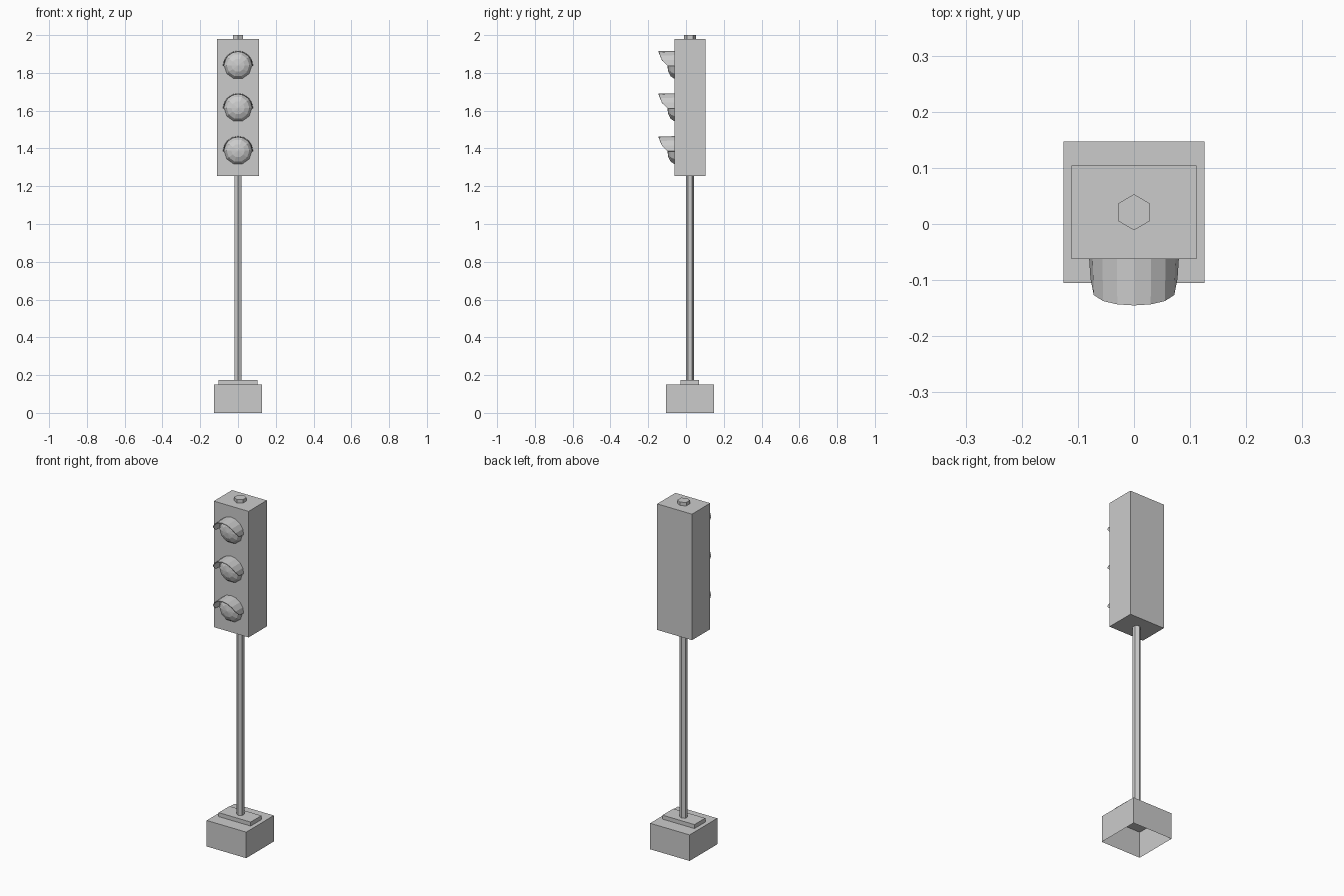
import bpy, bmesh
from math import sin, cos, pi, radians

cube = bpy.data.objects.get("Cube")
if cube:
    bpy.data.objects.remove(cube, do_unlink=True)

grey = bpy.data.materials.new("plain grey")
grey.use_nodes = True
grey.diffuse_color = (0.6, 0.6, 0.6, 1)
grey.node_tree.nodes["Principled BSDF"].inputs["Base Color"].default_value = (0.6, 0.6, 0.6, 1)

AXIS_Y = 0.021     # depth of the pole centre line
FRONT_Y = -0.062   # front of the signal housing


def make(name, bm):
    mesh = bpy.data.meshes.new(name)
    bm.to_mesh(mesh)
    bm.free()
    mesh.materials.append(grey)
    obj = bpy.data.objects.new(name, mesh)
    bpy.context.collection.objects.link(obj)
    return obj


def box(name, x, y, z, open_bottom=False):
    bm = bmesh.new()
    bmesh.ops.create_cube(bm, size=1)
    for v in bm.verts:
        for i, (low, high) in enumerate((x, y, z)):
            v.co[i] = high if v.co[i] > 0 else low
    if open_bottom:
        bottom = [f for f in bm.faces if f.normal.z < -0.5]
        bmesh.ops.delete(bm, geom=bottom, context='FACES_ONLY')
    return make(name, bm)


def hex_prism(name, radius, low, high):
    bm = bmesh.new()
    rings = [[bm.verts.new((radius * sin(i * pi / 3), AXIS_Y + radius * cos(i * pi / 3), z))
              for i in range(6)] for z in (low, high)]
    for i in range(6):
        j = (i + 1) % 6
        bm.faces.new((rings[0][i], rings[0][j], rings[1][j], rings[1][i]))
    for ring in rings:
        bm.faces.new(ring)
    bmesh.ops.recalc_face_normals(bm, faces=bm.faces)
    return make(name, bm)


def lens(name, z, sides=10):
    # Faceted shallow dome facing forward
    bm = bmesh.new()
    rings = []
    for radius, out in ((0.074, 0), (0.06, 0.02), (0.035, 0.032)):
        rings.append([bm.verts.new((radius * cos(2 * pi * i / sides), FRONT_Y - out,
                                    z + radius * sin(2 * pi * i / sides)))
                      for i in range(sides)])
    tip = bm.verts.new((0, FRONT_Y - 0.037, z))
    for i in range(sides):
        j = (i + 1) % sides
        for a, b in zip(rings, rings[1:]):
            bm.faces.new((a[i], a[j], b[j], b[i]))
        bm.faces.new((rings[-1][i], rings[-1][j], tip))
    bmesh.ops.recalc_face_normals(bm, faces=bm.faces)
    return make(name, bm)


def visor(name, z, steps=8, radius=0.078):
    # Upper half tube whose front edge sweeps back towards the sides
    bm = bmesh.new()
    back, front = [], []
    for i in range(steps + 1):
        a = pi * i / steps
        x, h = radius * cos(a), radius * sin(a)
        reach = 0.035 + 0.048 * sin(a) ** 0.5 if 0 < i < steps else 0.035
        back.append(bm.verts.new((x, FRONT_Y, z + h)))
        front.append(bm.verts.new((x * 0.97, FRONT_Y - reach, z + h * 0.97)))
    for i in range(steps):
        bm.faces.new((back[i], back[i + 1], front[i + 1], front[i]))
    bmesh.ops.recalc_face_normals(bm, faces=bm.faces)
    obj = make(name, bm)
    shell = obj.modifiers.new("thickness", 'SOLIDIFY')
    shell.thickness = 0.004
    shell.offset = 0
    return obj


# Footing, pole and housing
box("base", (-0.126, 0.126), (-0.105, 0.147), (0, 0.15), open_bottom=True)
box("base_plate", (-0.102, 0.102), (-0.03, 0.068), (0.15, 0.173))
hex_prism("pole", 0.021, 0.173, 1.255)
box("signal_housing", (-0.111, 0.111), (FRONT_Y, 0.104), (1.253, 1.98))
hex_prism("top_cap", 0.032, 1.98, 2.0)

# Three lamps with visors
for label, height in (("top", 1.84), ("middle", 1.615), ("bottom", 1.388)):
    lens(label + "_lens", height)
    visor(label + "_visor", height - 0.003)
